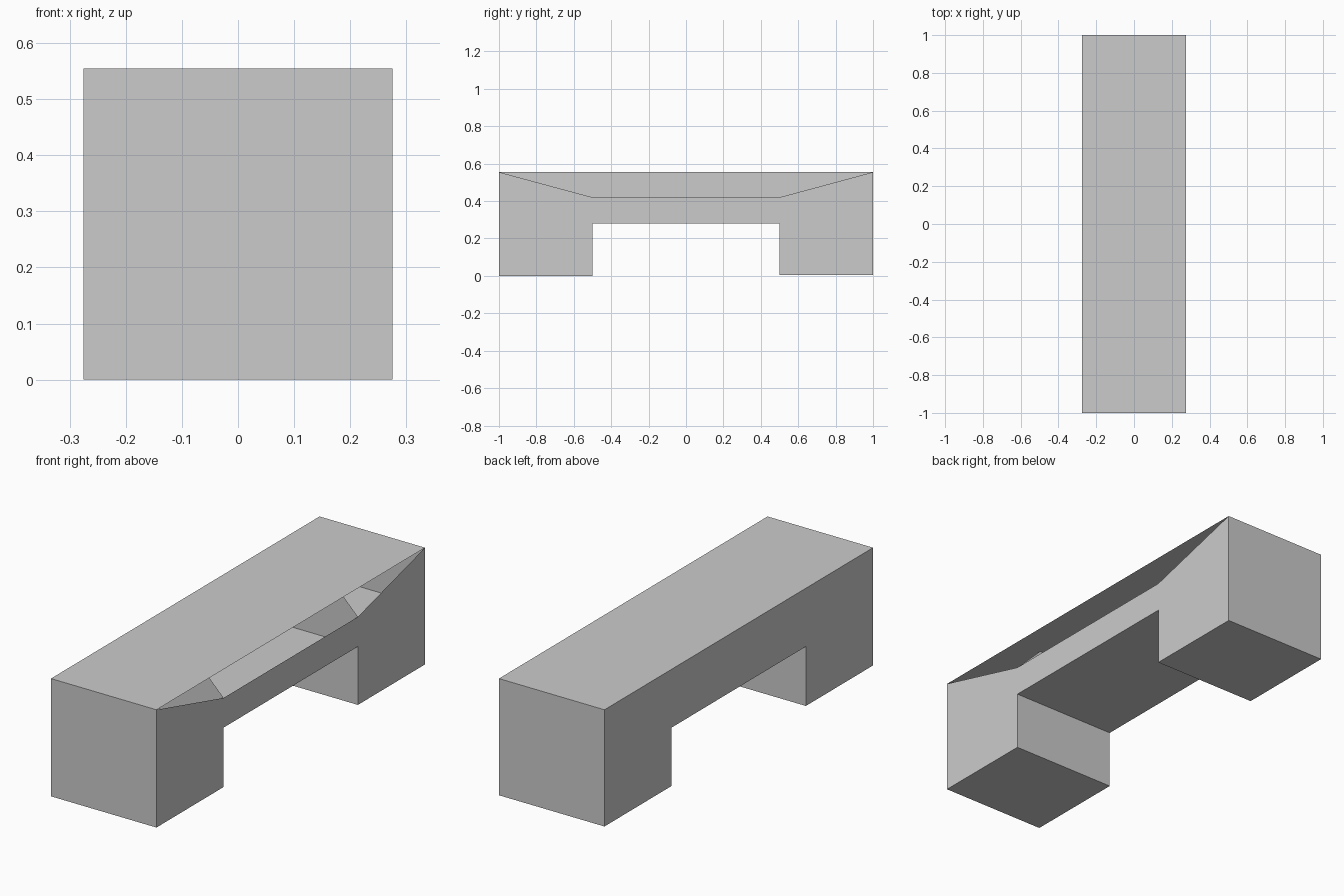
import bpy

if "Cube" in bpy.data.objects:
    bpy.data.objects.remove(bpy.data.objects["Cube"])

W, L, H = 0.275, 1.0, 0.555      # half width, half length, height
INNER, DECK, RIM = 0.5, 0.28, 0.42  # leg inner face, beam underside, lowered rim
CHAMFER = H - RIM


def mesh(name, verts, faces):
    me = bpy.data.meshes.new(name)
    me.from_pydata(verts, [], faces)
    ob = bpy.data.objects.new(name, me)
    bpy.context.collection.objects.link(ob)
    return ob


def panel(name, pts):
    return mesh(name, pts, [list(range(len(pts)))])


# Two block legs, closed on top; the back one ends very slightly higher
for label, s, z0 in (("front", -1, 0.0), ("back", 1, 0.005)):
    y0, y1 = sorted((s * INNER, s * L))
    v = [(x, y, z) for z in (z0, DECK) for x, y in ((-W, y0), (W, y0), (W, y1), (-W, y1))]
    mesh(label + "_leg", v, [(3, 2, 1, 0), (4, 5, 6, 7), (0, 1, 5, 4),
                             (1, 2, 6, 5), (2, 3, 7, 6), (3, 0, 4, 7)])

    # Upper end wall above the leg
    end = [(-W, s * L, DECK), (W, s * L, DECK), (W, s * L, H), (-W, s * L, H)]
    panel(label + "_end_wall", end if s < 0 else end[::-1])

    # Inner bulkhead with its right top corner cut at 45 degrees
    section = [(-W, DECK), (W, DECK), (W, RIM), (W - CHAMFER, H), (-W, H)]
    pts = [(x, s * INNER, z) for x, z in section]
    panel(label + "_bulkhead", pts if s < 0 else pts[::-1])

# Underside of the middle span
panel("beam_underside", [(-W, INNER, DECK), (W, INNER, DECK),
                         (W, -INNER, DECK), (-W, -INNER, DECK)])

# Full left side, and right side with the long opening under the top
panel("left_side", [(-W, L, DECK), (-W, -L, DECK), (-W, -L, H), (-W, L, H)])
v = [(W, y, z) for y, top in ((-L, H), (-INNER, RIM), (INNER, RIM), (L, H)) for z in (DECK, top)]
mesh("right_side", v, [(i, i + 2, i + 3, i + 1) for i in (0, 2, 4)])

# Flat top sheet
panel("top_sheet", [(-W, -L, H), (W, -L, H), (W, L, H), (-W, L, H)])
